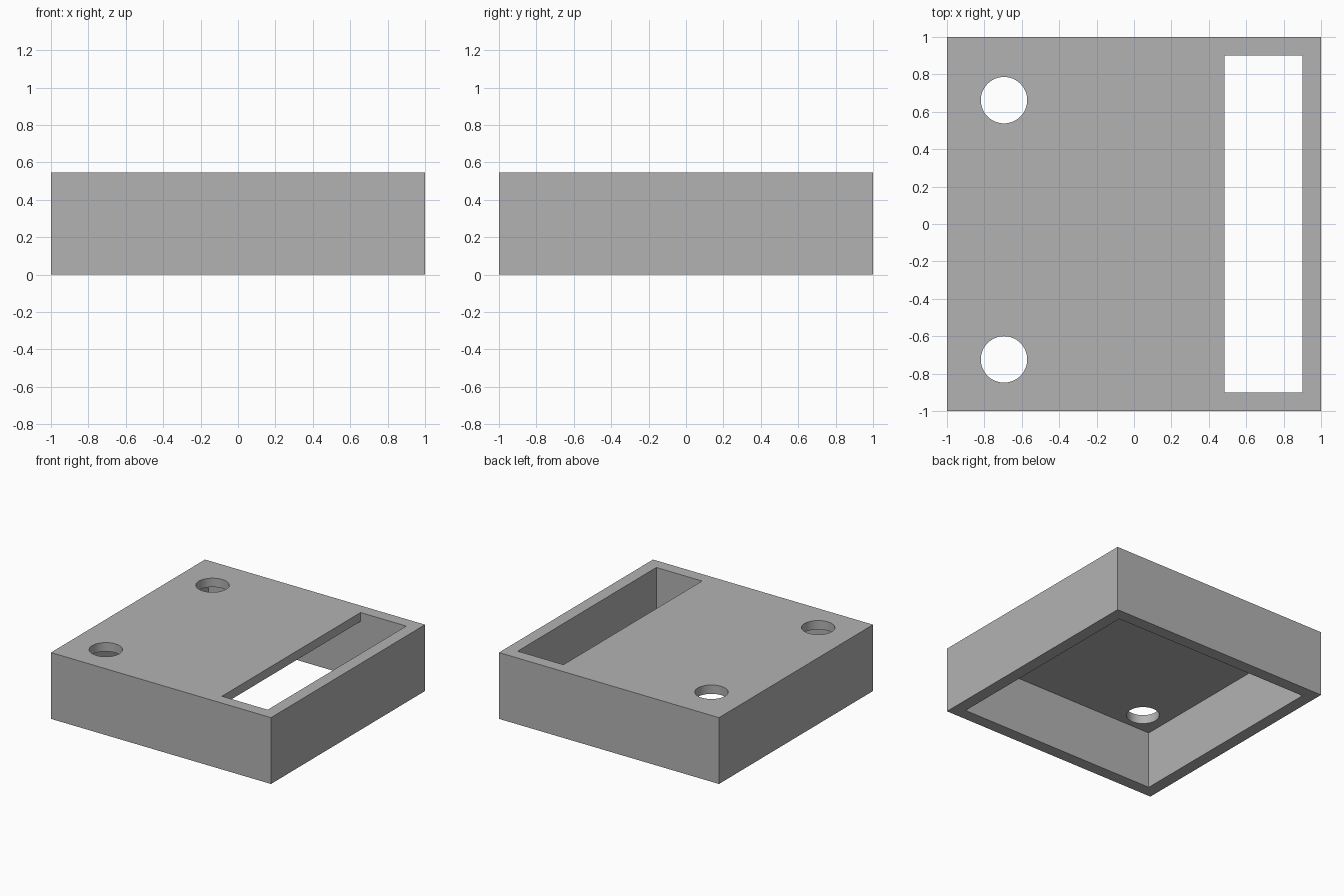
import bpy
import bmesh
from mathutils import Matrix

cube = bpy.data.objects.get("Cube")
if cube:
    bpy.data.objects.remove(cube, do_unlink=True)

HEIGHT = 0.545
WALL = 0.1
PLATE = 0.073
INNER = 1 - WALL
SLOT_X = 0.484
HOLE_RADIUS = 0.124

grey = bpy.data.materials.new("mid_grey")
grey.use_nodes = True
colour = (0.45, 0.45, 0.45, 1)
grey.diffuse_color = colour
grey.node_tree.nodes["Principled BSDF"].inputs["Base Color"].default_value = colour


def make_object(name, bm):
    bmesh.ops.recalc_face_normals(bm, faces=bm.faces)
    mesh = bpy.data.meshes.new(name)
    bm.to_mesh(mesh)
    bm.free()
    mesh.materials.append(grey)
    obj = bpy.data.objects.new(name, mesh)
    bpy.context.collection.objects.link(obj)
    return obj


def prism(name, profile, y0, y1):
    """Extrude an x-z profile along y."""
    bm = bmesh.new()
    face = bm.faces.new([bm.verts.new((x, y0, z)) for x, z in profile])
    side = bmesh.ops.extrude_face_region(bm, geom=[face])
    verts = [v for v in side["geom"] if isinstance(v, bmesh.types.BMVert)]
    bmesh.ops.translate(bm, verts=verts, vec=(0, y1 - y0, 0))
    return make_object(name, bm)


def cylinder(name, x, y):
    bm = bmesh.new()
    bmesh.ops.create_cone(bm, cap_ends=True, segments=64, radius1=HOLE_RADIUS,
                          radius2=HOLE_RADIUS, depth=0.4,
                          matrix=Matrix.Translation((x, y, HEIGHT)))
    return make_object(name, bm)


# Outer block of the open-bottomed cover
cover = prism("cover", [(-1, 0), (1, 0), (1, HEIGHT), (-1, HEIGHT)], -1, 1)

# Hollow interior, stepping up through the top plate to form the long slot
ceiling = HEIGHT - PLATE
cutters = [prism("interior_and_slot_cutter",
                 [(-INNER, -0.2), (INNER, -0.2), (INNER, 0.8),
                  (SLOT_X, 0.8), (SLOT_X, ceiling), (-INNER, ceiling)],
                 -INNER, INNER)]

# Two round holes through the top plate
for name, y in (("back_hole_cutter", 0.662), ("front_hole_cutter", -0.724)):
    cutters.append(cylinder(name, -0.695, y))

for cutter in cutters:
    cutter.hide_render = True
    cutter.hide_set(True)
    mod = cover.modifiers.new(cutter.name, 'BOOLEAN')
    mod.operation = 'DIFFERENCE'
    mod.solver = 'EXACT'
    mod.object = cutter

# Apply the cuts and remove the helpers
bpy.context.view_layer.objects.active = cover
cover.select_set(True)
for cutter in cutters:
    bpy.ops.object.modifier_apply(modifier=cutter.name)
    bpy.data.objects.remove(cutter, do_unlink=True)

bpy.ops.object.shade_smooth_by_angle()
